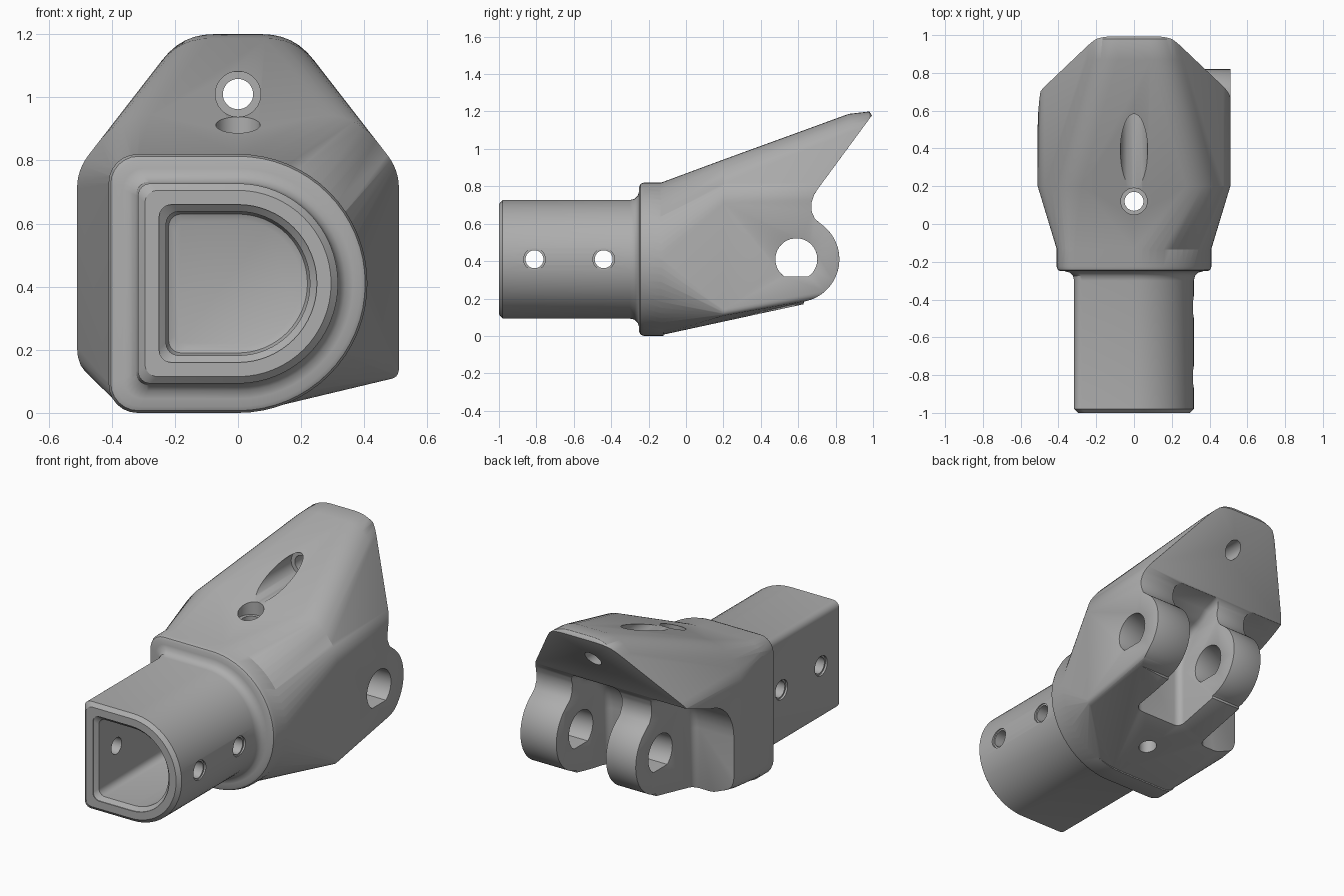
import bpy, bmesh
from math import sin, cos, pi, radians
from mathutils import Vector

if "Cube" in bpy.data.objects:
    bpy.data.objects.remove(bpy.data.objects["Cube"])

grey = bpy.data.materials.new("plain grey")
grey.use_nodes = True
COLOUR = (0.42, 0.42, 0.42, 1)
grey.diffuse_color = COLOUR
grey.node_tree.nodes["Principled BSDF"].inputs["Base Color"].default_value = COLOUR
MID = 0.41   # height of the socket axis


def arc(cx, cy, r, start, end, n):
    angles = [radians(start + (end - start) * i / n) for i in range(n + 1)]
    return [(cx + r * cos(a), cy + r * sin(a)) for a in angles]


def rounded(corners, n=6):
    """Polygon whose corners (x, z, cut) are eased with small curves."""
    out = []
    for i, (x, z, cut) in enumerate(corners):
        p = Vector((x, z))
        before = Vector(corners[i - 1][:2])
        after = Vector(corners[(i + 1) % len(corners)][:2])
        a = p + (before - p).normalized() * cut
        b = p + (after - p).normalized() * cut
        for k in range(n + 1):
            t = k / n
            out.append(tuple(a * (1 - t) ** 2 + p * 2 * t * (1 - t) + b * t * t))
    return out


def make(name, bm):
    bmesh.ops.recalc_face_normals(bm, faces=bm.faces)
    mesh = bpy.data.meshes.new(name)
    bm.to_mesh(mesh)
    bm.free()
    mesh.materials.append(grey)
    obj = bpy.data.objects.new(name, mesh)
    bpy.context.collection.objects.link(obj)
    return obj


def loft(name, rings):
    bm = bmesh.new()
    loops = [[bm.verts.new(p) for p in ring] for ring in rings]
    for a, b in zip(loops, loops[1:]):
        for i in range(len(a)):
            bm.faces.new((a[i - 1], a[i], b[i], b[i - 1]))
    bm.faces.new(loops[0])
    bm.faces.new(loops[-1])
    return make(name, bm)


def prism(name, points, axis, lo, hi):
    place = {"x": lambda a, b, t: (t, a, b),
             "y": lambda a, b, t: (a, t, b),
             "z": lambda a, b, t: (a, b, t)}[axis]
    return loft(name, [[place(a, b, t) for a, b in points] for t in (lo, hi)])


def apply(obj, mod):
    with bpy.context.temp_override(object=obj, active_object=obj, selected_objects=[obj]):
        bpy.ops.object.modifier_apply(modifier=mod.name)


def combine(obj, other, operation="DIFFERENCE"):
    mod = obj.modifiers.new("combine", "BOOLEAN")
    mod.operation, mod.object, mod.solver = operation, other, "EXACT"
    apply(obj, mod)
    bpy.data.objects.remove(other)


def ease(obj, width, segments, angle):
    mod = obj.modifiers.new("ease", "BEVEL")
    mod.width, mod.segments = width, segments
    mod.limit_method, mod.angle_limit = "ANGLE", radians(angle)
    apply(obj, mod)


def drill(obj, axis, a, b, r, lo, hi):
    combine(obj, prism("drill", arc(a, b, r, 0, 350, 35), axis, lo, hi))


def d_ring(y, r, c):
    """D section: round towards +x, square with eased corners towards -x."""
    pts = arc(0, MID, r, -90, 90, 32)
    pts += arc(c - r, MID + r - c, c, 90, 180, 6)
    pts += arc(c - r, MID - r + c, c, 180, 270, 6)
    return [(x, y, z) for x, z in pts]


def house_ring(y, roof, floor):
    """Body section: upright sides, sloped shoulders, flat roof."""
    top = 0.51 - (roof - 0.77) * 0.775
    pts = rounded([(-0.51, floor, 0.1), (0.51, floor, 0.035), (0.51, 0.77, 0.06),
                   (top, roof, 0.1), (-top, roof, 0.1), (-0.51, 0.77, 0.06)])
    return [(x, y, z) for x, z in pts]


# Main body, hulled from the collar out to the hood tip
bm = bmesh.new()
for ring in (d_ring(-0.14, 0.407, 0.09), house_ring(0.2, 0.943, 0.107),
             house_ring(0.87, 1.187, 0.23), house_ring(0.98, 1.2, 0.25),
             house_ring(1.0, 1.17, 0.25)):
    for p in ring:
        bm.verts.new(p)
hull = bmesh.ops.convex_hull(bm, input=bm.verts)
bmesh.ops.delete(bm, geom=list({g for g in hull["geom_interior"] + hull["geom_unused"]
                                if isinstance(g, bmesh.types.BMVert)}), context="VERTS")
bmesh.ops.dissolve_limit(bm, angle_limit=radians(0.5), verts=bm.verts, edges=bm.edges)
bracket = make("hinge_bracket", bm)

# Back outline: underside of the hood, throat and round ear ends
back = [(1.3, 1.595), (0.71, 0.793), (0.685, 0.755), (0.67, 0.71), (0.672, 0.665), (0.69, 0.625)]
back += arc(0.59, MID, 0.23, 52, -80, 24) + [(0.6, -0.3), (1.3, -0.3)]
combine(bracket, prism("back_cutter", back, "x", -1, 1))

# Side recess and the slot between the two ears
for lo, hi, wall in ((-1, -0.245, 0.28), (-0.05, 0.275, 0.34)):
    arch = [(1.3, 0.79), (0.7, 0.78), (0.6, 0.745)]
    arch += arc(wall + 0.26, 0.45, 0.26, 100, 180, 8) + [(wall, -0.3), (1.3, -0.3)]
    cutter = prism("ear_gap", arch, "x", lo, hi)
    ease(cutter, 0.04, 4, 50)
    combine(bracket, cutter)

# Pivot hole with a flat on its lower side
combine(bracket, prism("pivot_hole", arc(0.59, MID, 0.112, -55, 235, 36), "x", -1, 1))
ease(bracket, 0.012, 2, 48)

# Socket tube with a filleted collar
profile = [(-1, 0.295), (-0.98, 0.317), (-0.3, 0.317), (-0.275, 0.323), (-0.258, 0.34),
           (-0.25, 0.365), (-0.25, 0.39), (-0.243, 0.403), (-0.225, 0.41), (-0.12, 0.41)]
tube = loft("tube", [d_ring(y, r, 0.04 + max(0, r - 0.317) * 0.55) for y, r in profile])
combine(bracket, tube, "UNION")
hollow = [(-1.02, 0.25), (-0.995, 0.25), (-0.975, 0.228), (-0.13, 0.228), (-0.11, 0.22), (-0.1, 0.2)]
combine(bracket, loft("hollow", [d_ring(y, r, 0.04) for y, r in hollow]))

# Cross pin holes in the tube, with shallow counterbores
for y in (-0.81, -0.44):
    drill(bracket, "x", y, MID, 0.048, -1, 1)
    for side in (-1, 1):
        drill(bracket, "x", y, MID, 0.058, side * 0.305, side * 0.5)

# Upright bolt hole and the long counterbored hole through the hood
drill(bracket, "z", 0, 0.12, 0.05, -1, 2)
drill(bracket, "z", 0, 0.12, 0.07, 0.86, 2)
drill(bracket, "y", 0, 1.01, 0.048, -0.5, 1.5)
drill(bracket, "y", 0, 1.01, 0.072, -0.5, 0.6)

with bpy.context.temp_override(object=bracket, active_object=bracket,
                               selected_objects=[bracket], selected_editable_objects=[bracket]):
    bpy.ops.object.shade_smooth_by_angle(angle=radians(32))
